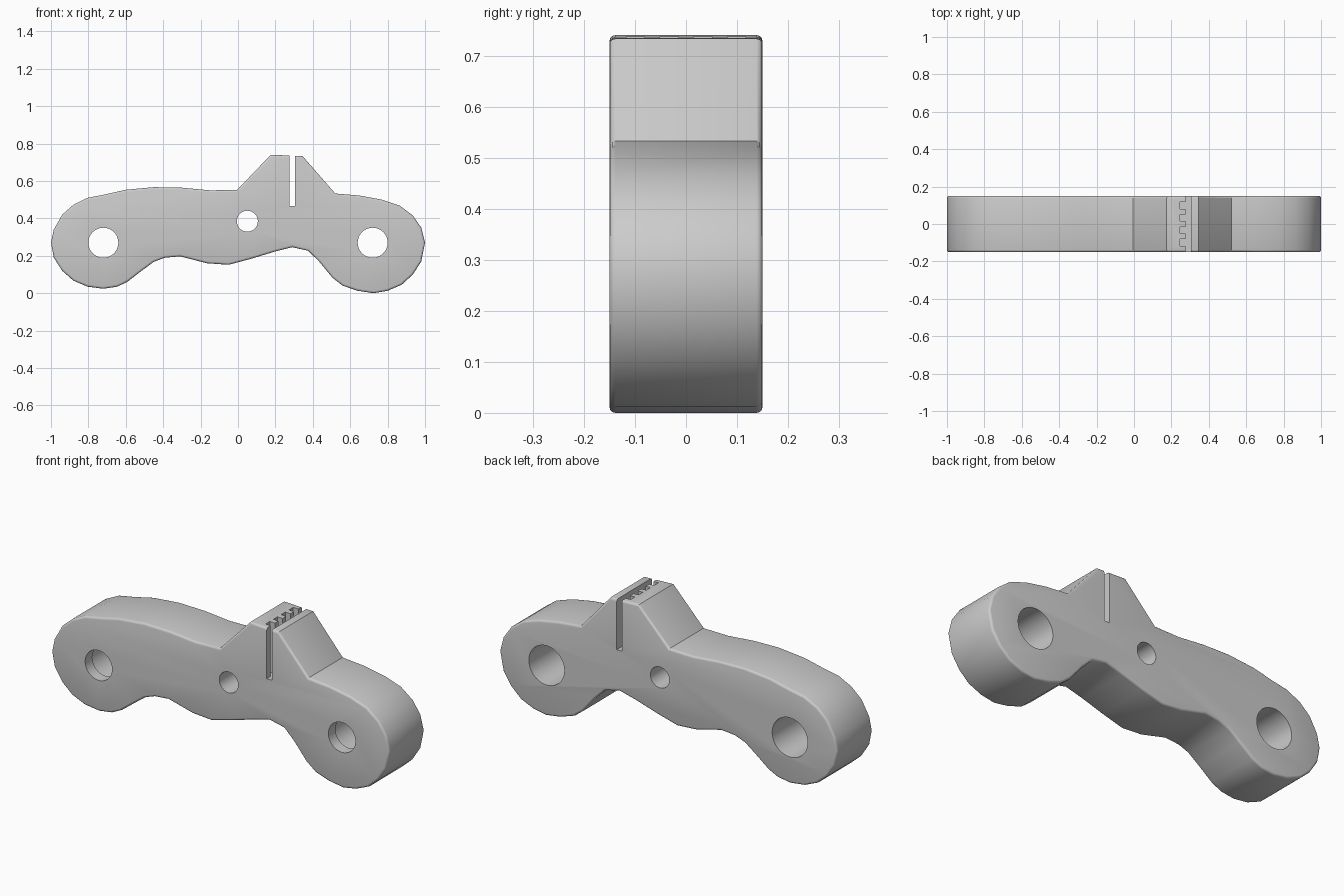
import bpy, bmesh, math
from mathutils import Matrix, Vector

cube = bpy.data.objects.get("Cube")
if cube:
    bpy.data.objects.remove(cube)

HALF_DEPTH = 0.15

grey = bpy.data.materials.new("light grey plastic")
grey.use_nodes = True
colour = (0.6, 0.6, 0.6, 1)
grey.diffuse_color = colour
grey.node_tree.nodes["Principled BSDF"].inputs["Base Color"].default_value = colour


def add_object(name, bm):
    bmesh.ops.recalc_face_normals(bm, faces=bm.faces)
    mesh = bpy.data.meshes.new(name)
    bm.to_mesh(mesh)
    bm.free()
    obj = bpy.data.objects.new(name, mesh)
    bpy.context.collection.objects.link(obj)
    mesh.materials.append(grey)
    return obj


def prism(points, direction):
    """Extrude a closed loop of points along a direction."""
    bm = bmesh.new()
    face = bm.faces.new([bm.verts.new(p) for p in points])
    moved = bmesh.ops.extrude_face_region(bm, geom=[face], use_keep_orig=True)["geom"]
    verts = [v for v in moved if isinstance(v, bmesh.types.BMVert)]
    bmesh.ops.translate(bm, verts=verts, vec=direction)
    return bm


def cut(target, bm):
    """Subtract a solid from the target and discard the solid."""
    cutter = add_object("cutter", bm)
    cutter.hide_render = True
    mod = target.modifiers.new("cut", 'BOOLEAN')
    mod.operation = 'DIFFERENCE'
    mod.solver = 'EXACT'
    mod.object = cutter
    bpy.context.view_layer.objects.active = target
    bpy.ops.object.modifier_apply(modifier=mod.name)
    bpy.data.objects.remove(cutter)


def bore(x, z, radius, front, back):
    """Round cutter along y."""
    bm = bmesh.new()
    place = Matrix.Translation((x, (front + back) / 2, z)) @ Matrix.Rotation(math.pi / 2, 4, 'X')
    bmesh.ops.create_cone(bm, cap_ends=True, segments=40, radius1=radius,
                          radius2=radius, depth=back - front, matrix=place)
    return bm


# Outline of the arm with its clamp block, in x and z
top_edge = [(-1, .27), (-.985, .34), (-.94, .42), (-.88, .473), (-.805, .51),
            (-.715, .527), (-.6, .553), (-.45, .567), (-.3, .564), (-.15, .55),
            (-.005, .552), (.175, .74), (.345, .733), (.52, .533), (.65, .522),
            (.77, .5), (.865, .468), (.935, .415), (.98, .35), (1, .27)]
bottom_edge = [(.98, .17), (.935, .1), (.875, .045), (.8, .013), (.725, 0),
               (.64, .013), (.56, .04), (.505, .083), (.435, .168), (.375, .227),
               (.29, .246), (.195, .222), (.07, .184), (-.05, .152), (-.165, .16),
               (-.31, .197), (-.39, .19), (-.45, .168), (-.515, .12), (-.59, .062),
               (-.645, .035), (-.72, .024), (-.805, .035), (-.88, .067),
               (-.94, .12), (-.985, .19)]
bm = prism([Vector((x, -HALF_DEPTH, z)) for x, z in top_edge + bottom_edge],
           Vector((0, 2 * HALF_DEPTH, 0)))

# Rounded rims on the front and back
rims = [e for e in bm.edges if abs(e.verts[0].co.y - e.verts[1].co.y) < .001]
bmesh.ops.bevel(bm, geom=rims, offset=.012, segments=3, profile=.5, affect='EDGES')
arm = add_object("clamp_arm", bm)

# Mounting holes, wider behind a thin front lip, and the plain middle hole
for x in (-.72, .72):
    cut(arm, bore(x, .27, .08, -.3, .3))
    cut(arm, bore(x, .27, .105, -.09, .3))
cut(arm, bore(.05, .385, .056, -.3, .3))

# Clamp slot with four square notches along its left wall
SLOT_FLOOR, WALL, NOTCH, FAR_WALL = .465, .275, .245, .305
comb = [(FAR_WALL, .3), (FAR_WALL, -.3), (WALL, -.3)]
for i in range(4):
    y = (i - 1.5) * .066
    comb += [(WALL, y - .018), (NOTCH, y - .018), (NOTCH, y + .018), (WALL, y + .018)]
comb.append((WALL, .3))
cut(arm, prism([Vector((x, y, SLOT_FLOOR)) for x, y in comb], Vector((0, 0, .5))))

# Smooth flanks with crisp corners
bpy.ops.object.select_all(action='DESELECT')
arm.select_set(True)
bpy.context.view_layer.objects.active = arm
bpy.ops.object.shade_smooth_by_angle(angle=math.radians(32))
